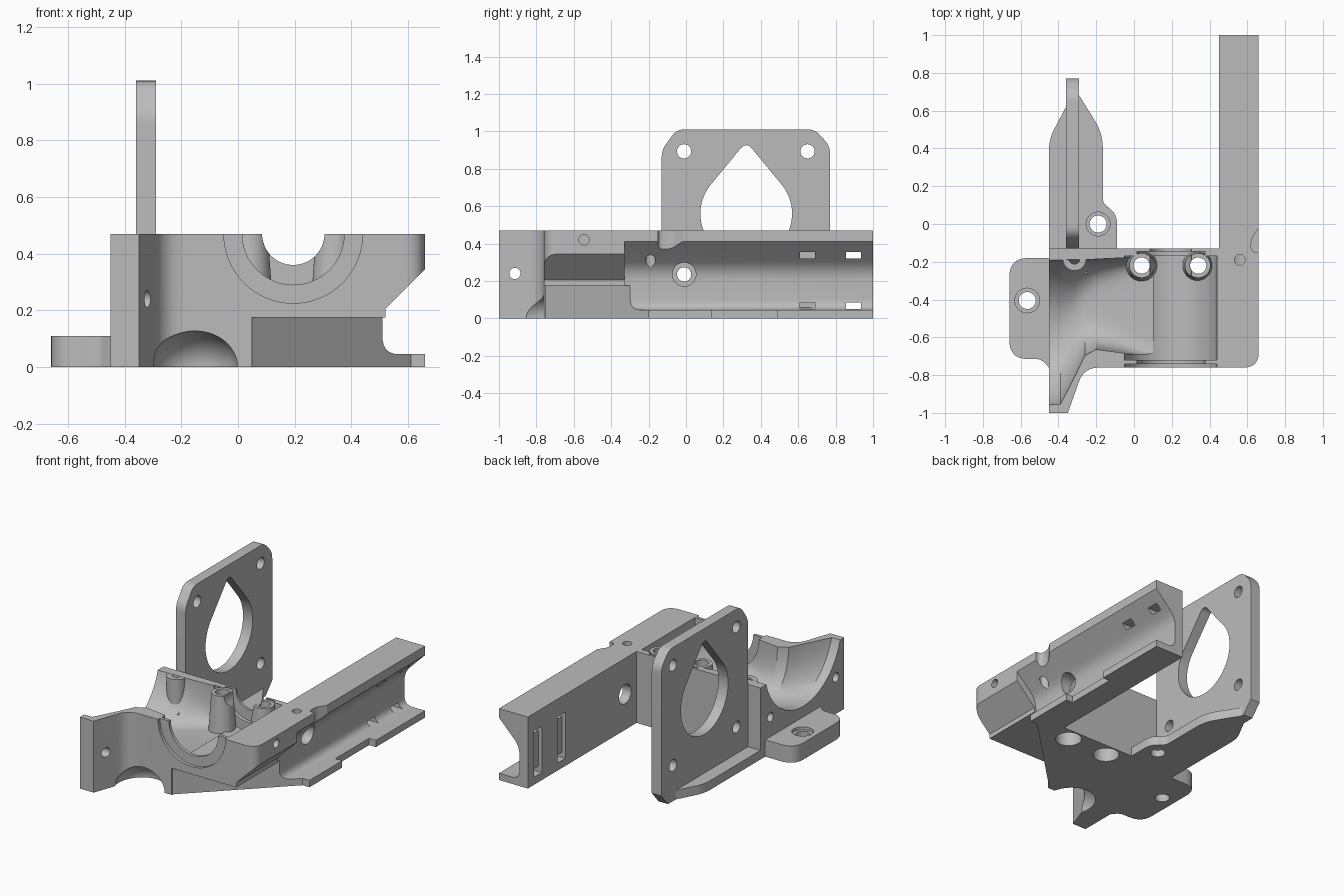
import bpy, bmesh
from math import sin, cos, pi, radians

if "Cube" in bpy.data.objects:
    bpy.data.objects.remove(bpy.data.objects["Cube"])

grey = bpy.data.materials.new("plain_grey")
grey.use_nodes = True
grey.diffuse_color = (0.5, 0.5, 0.5, 1)
grey.node_tree.nodes["Principled BSDF"].inputs["Base Color"].default_value = (0.5, 0.5, 0.5, 1)


def finish(name, bm):
    bmesh.ops.recalc_face_normals(bm, faces=bm.faces)
    mesh = bpy.data.meshes.new(name)
    bm.to_mesh(mesh)
    bm.free()
    mesh.materials.append(grey)
    ob = bpy.data.objects.new(name, mesh)
    bpy.context.collection.objects.link(ob)
    return ob


def loft(name, rings):
    """Skin a closed solid through rings of equal point count."""
    bm = bmesh.new()
    loops = [[bm.verts.new(p) for p in ring] for ring in rings]
    n = len(loops[0])
    for a, b in zip(loops, loops[1:]):
        for i in range(n):
            j = (i + 1) % n
            bm.faces.new((a[i], a[j], b[j], b[i]))
    bm.faces.new(loops[0])
    bm.faces.new(loops[-1])
    return finish(name, bm)


def rounded(points):
    """Corners with a third value are rounded by that distance."""
    out = []
    for i, p in enumerate(points):
        if len(p) == 2:
            out.append(p)
            continue
        ends = []
        for q in (points[i - 1], points[(i + 1) % len(points)]):
            d = ((q[0] - p[0]) ** 2 + (q[1] - p[1]) ** 2) ** 0.5
            ends.append([p[k] + (q[k] - p[k]) * p[2] / d for k in (0, 1)])
        for s in range(9):
            t = s / 8
            out.append([(1 - t) ** 2 * ends[0][k] + 2 * t * (1 - t) * p[k] + t * t * ends[1][k]
                        for k in (0, 1)])
    return out


def prism(name, axis, points, lo, hi):
    place = {"x": lambda a, b, c: (c, a, b),
             "y": lambda a, b, c: (a, c, b),
             "z": lambda a, b, c: (a, b, c)}[axis]
    flat = rounded(points)
    return loft(name, [[place(p[0], p[1], c) for p in flat] for c in (lo, hi)])


def cyl(name, axis, a, b, r, lo, hi):
    n = 64
    ring = [(a + r * cos(2 * pi * i / n), b + r * sin(2 * pi * i / n)) for i in range(n)]
    return prism(name, axis, ring, lo, hi)


def box(name, x, y, z):
    return prism(name, "z", [(x[0], y[0]), (x[1], y[0]), (x[1], y[1]), (x[0], y[1])], *z)


def cut(ob, *cutters):
    for c in cutters:
        c.hide_render = True
        m = ob.modifiers.new("cut", "BOOLEAN")
        m.operation, m.solver, m.object = "DIFFERENCE", "EXACT", c
        bpy.context.view_layer.objects.active = ob
        bpy.ops.object.modifier_apply(modifier=m.name)
        bpy.data.objects.remove(c)


def diagonal():
    return prism("corner_cutter", "z", [(0.05, -0.8), (0.05, -0.75), (0.61, -0.2),
                                        (0.7, -0.2), (0.7, -0.8)], -0.1, 0.175)


# Main body with the front left wing
body = prism("main_body", "z", [
    (-0.45, -0.13), (-0.45, -1), (-0.35, -1), (-0.265, -0.76, 0.08),
    (0.66, -0.76, 0.08), (0.66, -0.33), (0.45, -0.33), (0.45, -0.13)], 0, 0.47)

# Air duct: round inlet on the side blending into the cooling cavity
rings = []
for x, y0, y1, floor, power in [
        (-0.48, -0.975, -0.175, 0.18, 1), (-0.39, -0.97, -0.175, 0.18, 1),
        (-0.32, -0.83, -0.18, 0.185, 0.9), (-0.26, -0.7, -0.185, 0.19, 0.75),
        (-0.2, -0.665, -0.185, 0.2, 0.6), (-0.08, -0.68, -0.18, 0.215, 0.4),
        (0.1, -0.715, -0.17, 0.235, 0.2)]:
    ring = []
    for i in range(33):
        c, s = cos(pi * i / 32), sin(pi * i / 32)
        side = (1 if c > 0 else -1) * abs(c) ** power
        ring.append((x, (y0 + y1) / 2 + (y1 - y0) / 2 * side,
                     0.58 - (0.58 - floor) * max(s, 0) ** power))
    rings.append(ring)
cut(body, loft("duct_cutter", rings))

# Hot end seat, from cavity to stepped openings in both walls
for r, lo, hi in [(0.245, -0.72, -0.17), (0.245, -0.8, -0.74),
                  (0.18, -0.75, -0.7), (0.18, -0.2, -0.145), (0.11, -0.2, -0.1)]:
    cut(body, cyl("seat_cutter", "y", 0.195, 0.47, r, lo, hi))

# Cleared front corner below, sloping edge, and nozzle fan scoop
scoop = bmesh.new()
bmesh.ops.create_uvsphere(scoop, u_segments=48, v_segments=32, radius=1)
for v in scoop.verts:
    v.co = (-0.152 + v.co.x * 0.155, -0.8 + v.co.y * 0.17, v.co.z * 0.131)
cut(body, diagonal(), finish("scoop_cutter", scoop),
    prism("slope_cutter", "y", [(0.52, 0.1), (0.52, 0.205), (0.7, 0.385), (0.7, 0.1)], -0.85, -0.3))

# Screw holes of the body
for y in (-0.915, -0.235):
    cut(body, cyl("fan_hole", "x", y, 0.24, 0.03, -0.5, -0.25))
cut(body, cyl("side_hole", "x", -0.545, 0.42, 0.028, 0.5, 0.7))
for x in (0.04, 0.34):
    cut(body, cyl("clamp_hole", "z", x, -0.22, 0.043, -0.1, 0.6),
        cyl("nut_pocket", "z", x, -0.22, 0.08, -0.1, 0.1))

# Clamp posts and the small boss
posts = []
for name, x, y, r0, r1, hole, low in [
        ("clamp_post_a", 0.04, -0.22, 0.085, 0.065, 0.043, 0.1),
        ("clamp_post_b", 0.34, -0.22, 0.085, 0.065, 0.043, 0.1),
        ("small_boss", -0.315, -0.185, 0.062, 0.062, 0.028, 0.35)]:
    bm = bmesh.new()
    bmesh.ops.create_cone(bm, cap_ends=True, segments=48, radius1=r0, radius2=r1, depth=0.275)
    bmesh.ops.translate(bm, verts=bm.verts, vec=(x, y, 0.3315))
    post = finish(name, bm)
    cut(post, cyl("post_hole", "z", x, y, hole, low, 0.6),
        cyl("post_clear", "y", 0.195, 0.47, 0.11, -0.5, -0.1),
        box("wall_clear", (-0.6, 0.6), (-0.14, 0), (0, 1)))
    posts.append(post)

# Long arm: a channel section with an undercut outer side
arm = prism("carriage_arm", "y", [
    (0.45, 0), (0.66, 0), (0.66, 0.045), (0.51, 0.045, 0.06),
    (0.51, 0.26, 0.06), (0.66, 0.41), (0.66, 0.47), (0.45, 0.47)], -0.33, 1)
cut(arm, diagonal(),
    box("foot_notch", (0.61, 0.7), (0.14, 0.49), (-0.1, 0.1)),
    cyl("arm_hole", "x", -0.01, 0.235, 0.063, 0.4, 0.7),
    cyl("arm_screw_hole", "z", 0.56, -0.19, 0.028, 0.2, 0.6),
    prism("edge_notch", "z", [(0.7, 0), (0.66, -0.02), (0.62, -0.08, 0.03),
                              (0.62, -0.15, 0.03), (0.7, -0.15)], 0.37, 0.6))
for y in (0.65, 0.895):
    cut(arm, box("tie_groove", (0.4, 0.475), (y - 0.04, y + 0.04), (0.05, 0.355)))
    for z in (0.05, 0.32):
        cut(arm, box("tie_slot", (0.4, 0.7), (y - 0.04, y + 0.04), (z, z + 0.035)))

# Motor plate with a teardrop opening and four screw holes
plate = prism("motor_plate", "x", [
    (-0.13, 0), (0.7, 0), (0.77, 0.08), (0.77, 0.92, 0.04), (0.69, 1.01, 0.04),
    (-0.05, 1.01, 0.04), (-0.13, 0.9, 0.04)], -0.36, -0.29)
drop = [(0.322 + 0.245 * cos(radians(a)), 0.56 + 0.245 * sin(radians(a)))
        for a in range(-223, 44, 6)]
cut(plate, prism("teardrop_cutter", "x", drop + [(0.322, 0.945, 0.05)], -0.5, -0.2))
for y in (-0.01, 0.65):
    for z in (0.235, 0.893):
        cut(plate, cyl("motor_hole", "x", y, z, 0.038, -0.5, -0.2))

# Base flanges at either side of the plate, left split so nothing overlaps the plate
outer = prism("plate_flange_outer", "z", [
    (-0.36, -0.13), (-0.36, 0.62), (-0.45, 0.45, 0.06), (-0.45, -0.13)], 0, 0.06)
inner = prism("plate_flange_inner", "z", [
    (-0.29, -0.13), (-0.09, -0.13), (-0.09, 0.07, 0.07), (-0.165, 0.1, 0.04),
    (-0.165, 0.48, 0.08), (-0.29, 0.68)], 0, 0.06)
cut(inner, cyl("flange_hole", "z", -0.19, 0, 0.045, -0.1, 0.2),
    cyl("flange_sink", "z", -0.19, 0, 0.063, 0.045, 0.2))

# Mounting ear on the side
ear = prism("mounting_ear", "z", [
    (-0.45, -0.18), (-0.66, -0.18, 0.1), (-0.66, -0.715, 0.1),
    (-0.49, -0.715, 0.03), (-0.45, -0.76)], 0, 0.11)
cut(ear, cyl("ear_hole", "z", -0.565, -0.405, 0.045, -0.1, 0.2),
    cyl("ear_sink", "z", -0.565, -0.405, 0.065, 0.09, 0.2))

# Smooth the curved surfaces, keep the machined edges sharp
bpy.ops.object.select_all(action="DESELECT")
for ob in [body, arm, plate, outer, inner, ear] + posts:
    ob.select_set(True)
bpy.context.view_layer.objects.active = body
bpy.ops.object.shade_smooth_by_angle(angle=radians(30))
